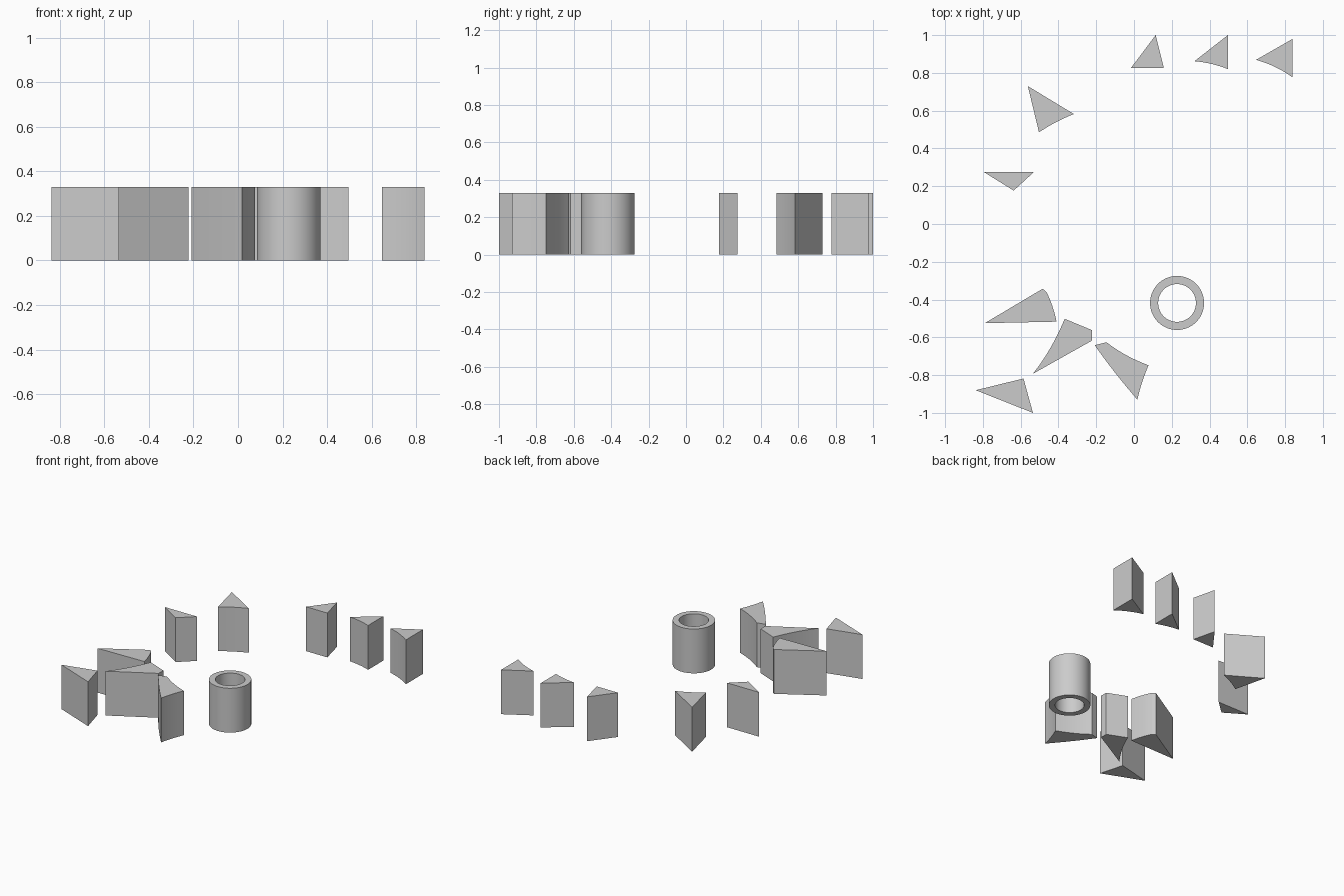
import bpy, bmesh, math
from mathutils import Vector

if "Cube" in bpy.data.objects:
    bpy.data.objects.remove(bpy.data.objects["Cube"])

HEIGHT = 0.33


def finish(bm, name, angle):
    bmesh.ops.recalc_face_normals(bm, faces=bm.faces)
    mesh = bpy.data.meshes.new(name)
    bm.to_mesh(mesh)
    bm.free()
    obj = bpy.data.objects.new(name, mesh)
    bpy.context.collection.objects.link(obj)
    bpy.ops.object.select_all(action='DESELECT')
    obj.select_set(True)
    bpy.context.view_layer.objects.active = obj
    bpy.ops.object.shade_smooth_by_angle(angle=math.radians(angle))
    return obj


def shard(name, corners, bends=None, steps=8):
    """Upright prism; bends maps an edge index to a point its curve passes through."""
    bends = bends or {}
    outline = []
    for i, corner in enumerate(corners):
        a, b = Vector(corner), Vector(corners[(i + 1) % len(corners)])
        outline.append(a)
        if i in bends:
            ctrl = 2 * Vector(bends[i]) - (a + b) / 2
            for k in range(1, steps):
                t = k / steps
                outline.append((1 - t) ** 2 * a + 2 * t * (1 - t) * ctrl + t * t * b)
    bm = bmesh.new()
    base = bm.faces.new([bm.verts.new((p.x, p.y, 0)) for p in outline])
    top = bmesh.ops.extrude_face_region(bm, geom=[base])['geom']
    bmesh.ops.translate(bm, vec=(0, 0, HEIGHT),
                        verts=[v for v in top if isinstance(v, bmesh.types.BMVert)])
    return finish(bm, name, 20)


def tube(name, x, y, outer, inner, sides=64):
    bm = bmesh.new()
    profile = [(outer, 0), (outer, HEIGHT), (inner, HEIGHT), (inner, 0)]
    rings = []
    for r, z in profile:
        rings.append([bm.verts.new((x + r * math.cos(2 * math.pi * k / sides),
                                    y + r * math.sin(2 * math.pi * k / sides), z))
                      for k in range(sides)])
    for i in range(4):
        a, b = rings[i], rings[(i + 1) % 4]
        for k in range(sides):
            n = (k + 1) % sides
            bm.faces.new((a[k], a[n], b[n], b[k]))
    return finish(bm, name, 30)


# Row of small wedges at the back
shard("back_wedge_left", [(-0.017, 0.825), (0.158, 0.825), (0.115, 1.0)])
shard("back_wedge_middle", [(0.32, 0.862), (0.497, 0.82), (0.497, 1.0)],
      {0: (0.412, 0.847)})
shard("back_wedge_right", [(0.646, 0.869), (0.838, 0.777), (0.838, 0.979)],
      {0: (0.748, 0.831)})

# Two wedges on the left
shard("left_wedge_upper", [(-0.562, 0.73), (-0.503, 0.485), (-0.318, 0.582)],
      {1: (-0.413, 0.539)})
shard("left_wedge_lower", [(-0.795, 0.275), (-0.637, 0.177), (-0.53, 0.275)])

# Cluster of larger shards at the front
shard("front_shard_upper", [(-0.79, -0.525), (-0.41, -0.517), (-0.463, -0.36), (-0.484, -0.343)],
      {1: (-0.432, -0.435)})
shard("front_shard_middle", [(-0.535, -0.793), (-0.222, -0.617), (-0.222, -0.562), (-0.367, -0.502)],
      {3: (-0.442, -0.655)})
shard("front_shard_right", [(-0.208, -0.642), (0.018, -0.93), (0.077, -0.748), (-0.146, -0.626)],
      {0: (-0.098, -0.79), 1: (0.042, -0.841), 2: (-0.042, -0.694)})
shard("front_shard_lower", [(-0.838, -0.88), (-0.535, -1.0), (-0.585, -0.818)])

# Hollow cylinder
tube("ring_tube", 0.228, -0.418, 0.143, 0.1)
